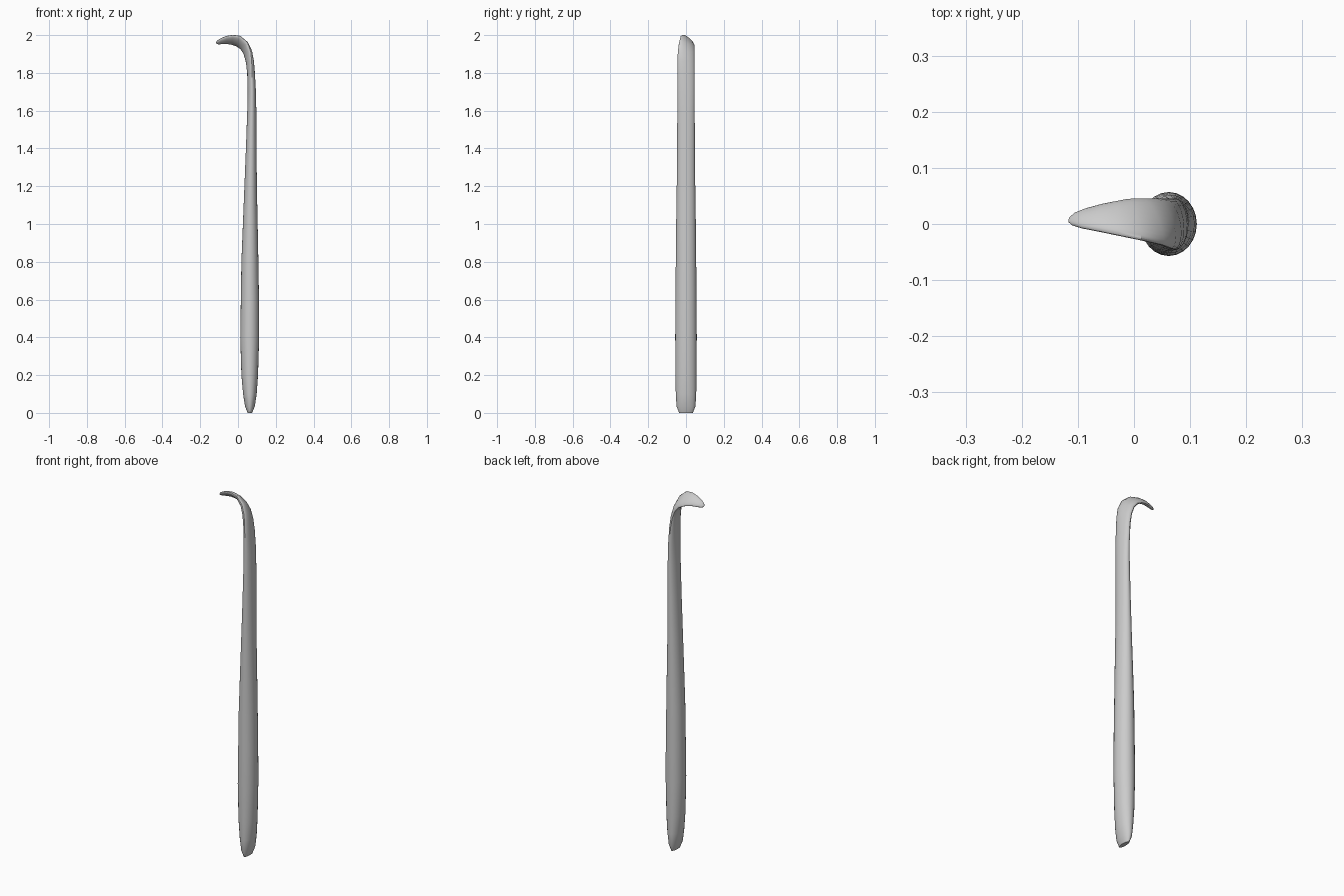
import bpy, bmesh, math
from mathutils import Vector

SIDES = 24
# Sections: centre x, centre y, centre z, half thickness, half width, roll in degrees
SECTIONS = [
    (0.063, 0.000, 0.000, 0.012, 0.036, 0),
    (0.063, 0.000, 0.035, 0.026, 0.050, 0),
    (0.063, 0.000, 0.100, 0.036, 0.054, 0),
    (0.062, 0.000, 0.200, 0.044, 0.056, 0),
    (0.062, 0.000, 0.400, 0.050, 0.057, 0),
    (0.063, 0.000, 0.600, 0.048, 0.056, 0),
    (0.063, 0.000, 0.800, 0.045, 0.054, 0),
    (0.065, 0.000, 1.000, 0.039, 0.052, 0),
    (0.067, 0.000, 1.200, 0.033, 0.049, 0),
    (0.070, 0.000, 1.400, 0.028, 0.047, 0),
    (0.073, 0.000, 1.600, 0.024, 0.046, 0),
    (0.073, 0.000, 1.700, 0.022, 0.046, 2),
    (0.069, 0.000, 1.800, 0.020, 0.046, 6),
    (0.063, 0.000, 1.860, 0.020, 0.046, 12),
    (0.052, 0.001, 1.908, 0.019, 0.047, 20),
    (0.032, 0.004, 1.945, 0.016, 0.047, 30),
    (0.000, 0.008, 1.969, 0.012, 0.046, 38),
    (-0.030, 0.010, 1.975, 0.012, 0.039, 40),
    (-0.060, 0.011, 1.974, 0.011, 0.031, 40),
    (-0.090, 0.010, 1.967, 0.009, 0.022, 40),
    (-0.107, 0.009, 1.961, 0.007, 0.014, 40),
    (-0.115, 0.008, 1.957, 0.003, 0.006, 40),
]


def build_hooked_tool(name):
    bm = bmesh.new()
    rings = []
    last = len(SECTIONS) - 1
    for i, (x, y, z, thick, width, roll) in enumerate(SECTIONS):
        a, b = SECTIONS[max(i - 1, 0)], SECTIONS[min(i + 1, last)]
        tangent = Vector((b[0] - a[0], 0, b[2] - a[2])).normalized()
        outward = Vector((tangent.z, 0, -tangent.x))
        side = Vector((0, 1, 0))
        r = math.radians(roll)
        w = side * math.cos(r) - outward * math.sin(r)
        n = outward * math.cos(r) + side * math.sin(r)
        if i == 0:
            w, n = side, Vector((1, 0, 0))
        ring = []
        for k in range(SIDES):
            t = 2 * math.pi * k / SIDES
            p = Vector((x, y, z)) + n * thick * math.cos(t) + w * width * math.sin(t)
            ring.append(bm.verts.new(p))
        rings.append(ring)
    # Skin the sections and close both ends
    for lo, hi in zip(rings, rings[1:]):
        for k in range(SIDES):
            j = (k + 1) % SIDES
            bm.faces.new((lo[k], lo[j], hi[j], hi[k]))
    bm.faces.new(rings[0][::-1])
    bm.faces.new(rings[-1])
    bmesh.ops.recalc_face_normals(bm, faces=bm.faces)
    mesh = bpy.data.meshes.new(name)
    bm.to_mesh(mesh)
    bm.free()
    ob = bpy.data.objects.new(name, mesh)
    bpy.context.collection.objects.link(ob)
    return ob


# Tapered shaft flowing into a twisted, pointed hook
shaft = build_hooked_tool("hooked_shaft")
bpy.context.view_layer.objects.active = shaft
shaft.select_set(True)
bpy.ops.object.shade_smooth_by_angle(angle=math.radians(30))
